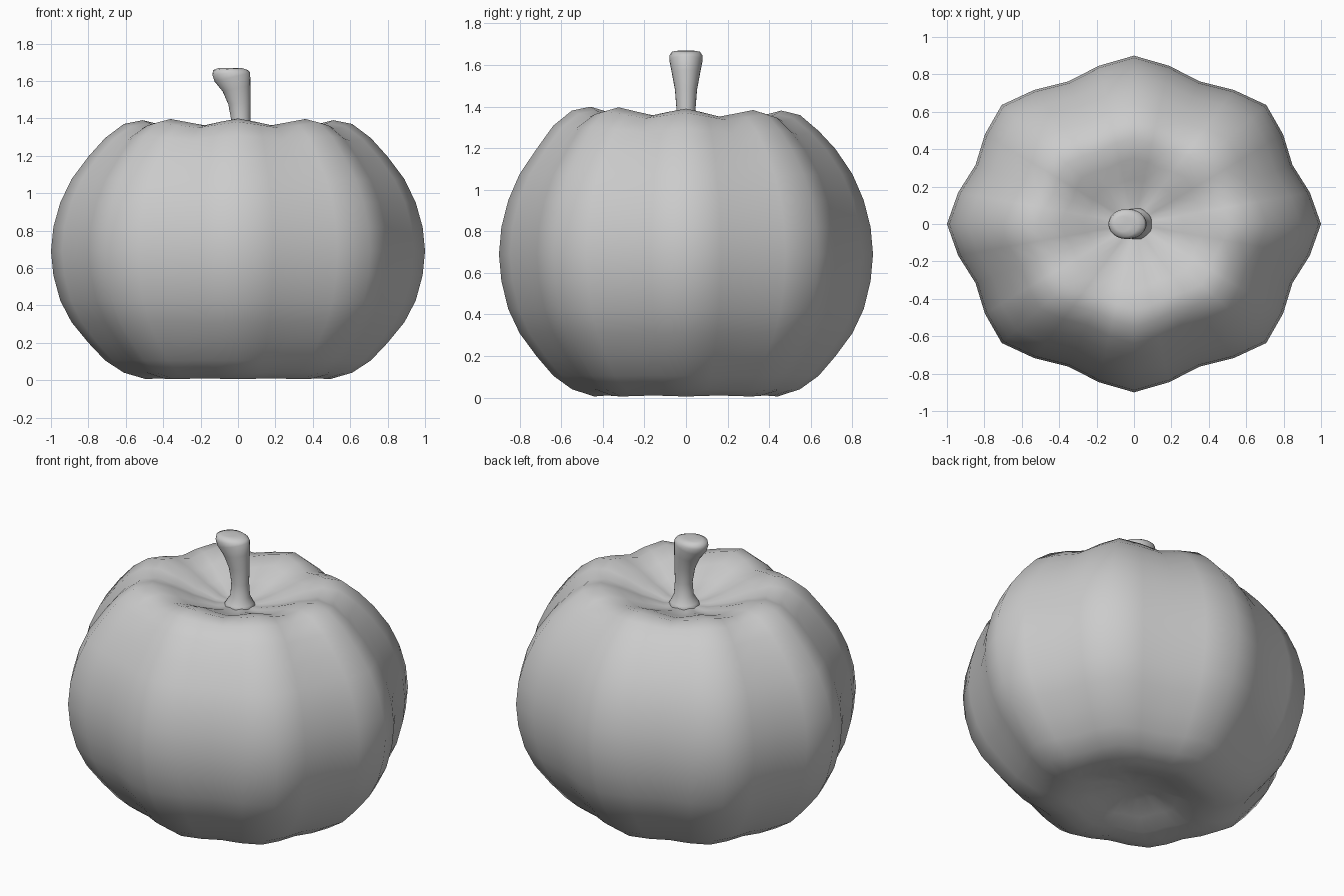
import bpy, bmesh
from math import sin, cos, pi, radians

if "Cube" in bpy.data.objects:
    bpy.data.objects.remove(bpy.data.objects["Cube"])


def loft(name, rings, bottom, top):
    """Skin closed rings of points (bottom to top) and cap with pole points."""
    bm = bmesh.new()
    rows = [[bm.verts.new(p) for p in ring] for ring in rings]
    n = len(rows[0])
    for a, b in zip(rows, rows[1:]):
        for i in range(n):
            j = (i + 1) % n
            bm.faces.new((a[i], a[j], b[j], b[i]))
    low, high = bm.verts.new(bottom), bm.verts.new(top)
    for i in range(n):
        j = (i + 1) % n
        bm.faces.new((low, rows[0][j], rows[0][i]))
        bm.faces.new((high, rows[-1][i], rows[-1][j]))
    bmesh.ops.recalc_face_normals(bm, faces=bm.faces)
    for f in bm.faces:
        f.smooth = True
    me = bpy.data.meshes.new(name)
    bm.to_mesh(me)
    bm.free()
    ob = bpy.data.objects.new(name, me)
    bpy.context.collection.objects.link(ob)
    return ob


# Pumpkin body: eight ribs, each spanning four segments
# profile rows: rib radius, rib height, height change in the grooves
PROFILE = [
    (0.14, 0.09, 0.0), (0.27, 0.05, 0.003), (0.39, 0.015, 0.005),
    (0.49, 0.005, 0.005), (0.61, 0.04, 0.0), (0.71, 0.105, 0), (0.80, 0.20, 0),
    (0.89, 0.31, 0), (0.95, 0.425, 0), (0.987, 0.56, 0), (1.0, 0.69, 0),
    (0.987, 0.82, 0), (0.95, 0.95, 0), (0.89, 1.075, -0.005),
    (0.80, 1.195, -0.01), (0.71, 1.295, -0.02), (0.61, 1.37, -0.03),
    (0.51, 1.39, -0.035), (0.39, 1.36, -0.035), (0.27, 1.31, -0.025),
    (0.14, 1.265, -0.01),
]
SEG = 32
body_rings = []
for r, z, dz in PROFILE:
    ring = []
    for i in range(SEG):
        a = 2 * pi * i / SEG
        groove = (1 - cos(8 * a)) / 2
        rr = r * (1 - 0.083 * groove)
        y = 0.9 * rr * sin(a)
        tilt = -0.02 * y if z > 1.25 else 0
        ring.append((rr * cos(a), y, z + dz * groove + tilt))
    body_rings.append(ring)
loft("pumpkin_body", body_rings, (0, 0, 0.10), (0, 0, 1.25))

# Stem: flared foot, narrow neck, bent and widened towards -x
# rows: centre x, centre z, half width x, half width y, tilt in degrees
STEM = [
    (0.01, 1.23, 0.10, 0.10, 0), (0.012, 1.27, 0.078, 0.075, 0),
    (0.015, 1.31, 0.055, 0.055, 0), (0.015, 1.39, 0.051, 0.046, 0),
    (0.008, 1.48, 0.060, 0.053, 5), (-0.008, 1.56, 0.076, 0.068, 12),
    (-0.030, 1.62, 0.098, 0.080, 14), (-0.042, 1.645, 0.096, 0.080, 8),
    (-0.055, 1.663, 0.078, 0.068, 4), (-0.06, 1.669, 0.045, 0.04, 0),
]
stem_rings = []
for cx, cz, rx, ry, tilt in STEM:
    t = radians(tilt)
    stem_rings.append([(cx + rx * cos(a) * cos(t), ry * sin(a),
                        cz - rx * cos(a) * sin(t) * -1)
                       for a in (2 * pi * i / 24 for i in range(24))])
loft("stem", stem_rings, (0.01, 0, 1.22), (-0.06, 0, 1.67))
